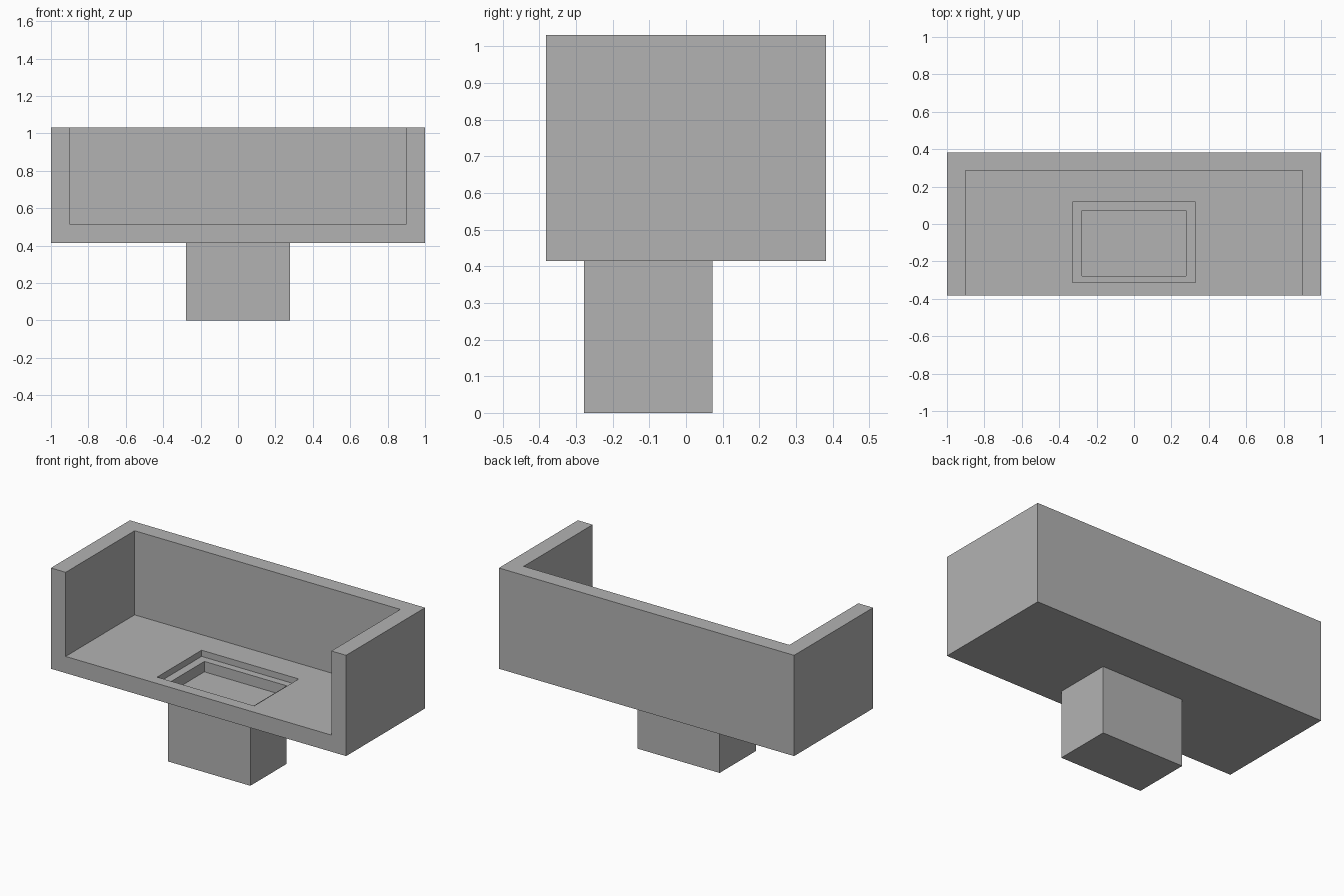
import bpy

if "Cube" in bpy.data.objects:
    bpy.data.objects.remove(bpy.data.objects["Cube"], do_unlink=True)

grey = bpy.data.materials.new("plain grey")
grey.use_nodes = True
colour = (0.45, 0.45, 0.45, 1)
grey.diffuse_color = colour
grey.node_tree.nodes["Principled BSDF"].inputs["Base Color"].default_value = colour


def box(name, low, high):
    """Axis-aligned box between two opposite corners."""
    middle = [(a + b) / 2 for a, b in zip(low, high)]
    bpy.ops.mesh.primitive_cube_add(size=1, location=middle)
    obj = bpy.context.object
    obj.name = name
    obj.scale = [b - a for a, b in zip(low, high)]
    bpy.ops.object.transform_apply(location=True, rotation=False, scale=True)
    obj.data.materials.append(grey)
    return obj


def cut(target, cutter):
    """Subtract the cutter and remove it."""
    mod = target.modifiers.new("cut", "BOOLEAN")
    mod.operation = "DIFFERENCE"
    mod.solver = "EXACT"
    mod.object = cutter
    bpy.context.view_layer.objects.active = target
    bpy.ops.object.modifier_apply(modifier=mod.name)
    bpy.data.objects.remove(cutter, do_unlink=True)


BASE, STEP, FLOOR, TOP = 0.414, 0.478, 0.516, 1.031
HOLE_X, HOLE_FRONT, HOLE_BACK = 0.279, -0.279, 0.073

# Tray with side and back walls, open at the front and top
tray = box("tray", (-1, -0.382, BASE), (1, 0.382, TOP))
cut(tray, box("tray_cutter", (-0.9, -0.6, FLOOR), (0.9, 0.285, 1.3)))

# Stepped recess in the floor, opening down to the pedestal
cut(tray, box("recess_cutter", (-0.329, -0.313, STEP), (0.329, 0.118, 0.8)))
cut(tray, box("hole_cutter", (-HOLE_X, HOLE_FRONT, 0.2), (HOLE_X, HOLE_BACK, 0.8)))

# Solid pedestal whose top closes the hole
box("pedestal", (-HOLE_X, HOLE_FRONT, 0), (HOLE_X, HOLE_BACK, BASE))
